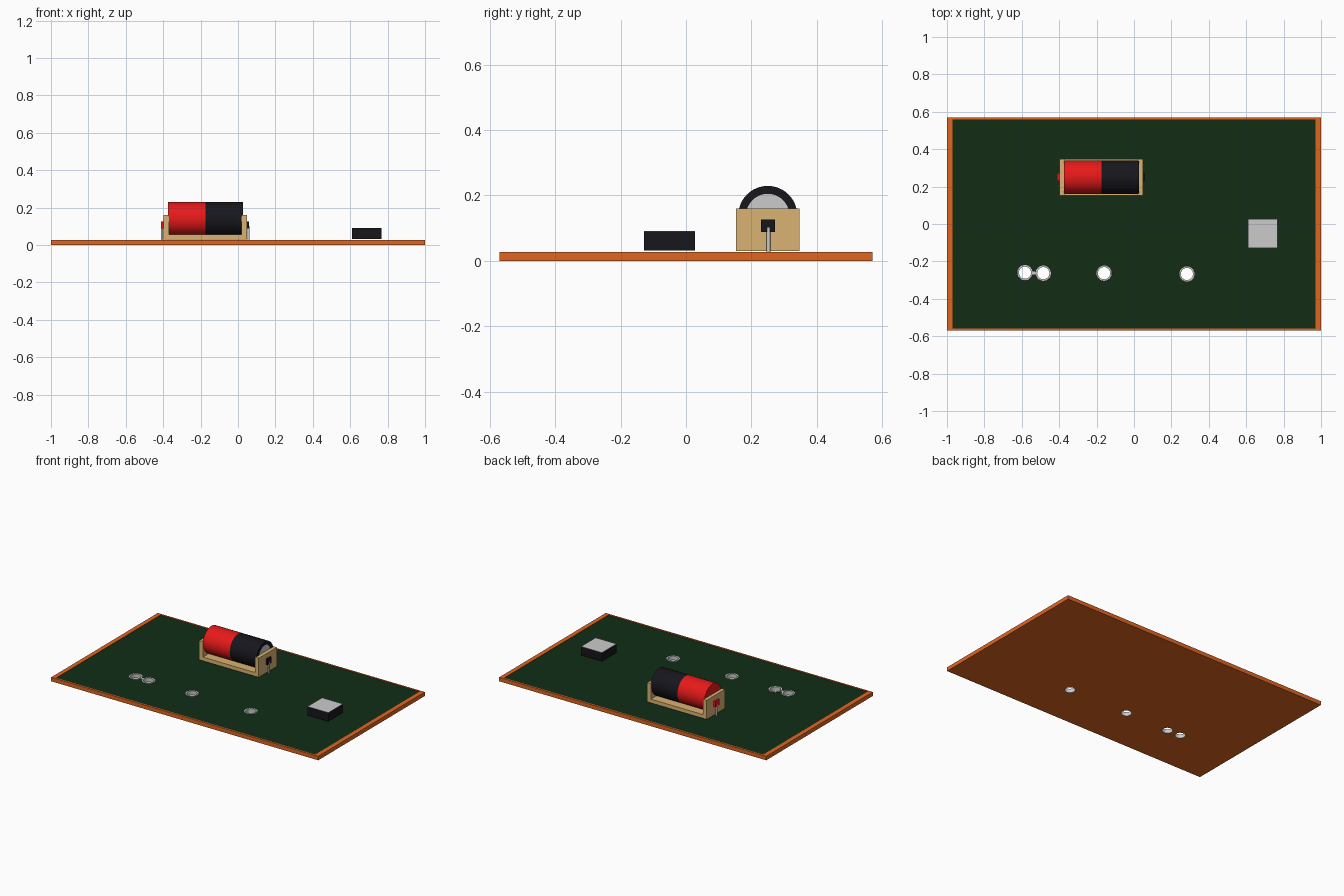
import bpy, bmesh, math
from mathutils import Matrix, Vector

if "Cube" in bpy.data.objects:
    bpy.data.objects.remove(bpy.data.objects["Cube"])


def mat(name, r, g, b):
    m = bpy.data.materials.new(name)
    m.diffuse_color = (r, g, b, 1)
    m.use_nodes = True
    m.node_tree.nodes["Principled BSDF"].inputs["Base Color"].default_value = m.diffuse_color
    return m


ORANGE = mat("orange", 0.75, 0.13, 0.015)
GREEN = mat("dark_green", 0.006, 0.027, 0.008)
TAN = mat("tan", 0.7, 0.45, 0.17)
RED = mat("red", 0.8, 0.01, 0.01)
BLACK = mat("black", 0.008, 0.008, 0.012)


def add(name, bm, *mats, smooth=False):
    me = bpy.data.meshes.new(name)
    bmesh.ops.recalc_face_normals(bm, faces=bm.faces)
    bm.to_mesh(me)
    bm.free()
    for m in mats:
        if m:
            me.materials.append(m)
    ob = bpy.data.objects.new(name, me)
    bpy.context.collection.objects.link(ob)
    if smooth:
        bpy.ops.object.select_all(action='DESELECT')
        ob.select_set(True)
        bpy.context.view_layer.objects.active = ob
        bpy.ops.object.shade_smooth_by_angle(angle=math.radians(35))
    return ob


def cube_bm(lo, hi):
    lo, hi = Vector(lo), Vector(hi)
    bm = bmesh.new()
    bmesh.ops.create_cube(bm, size=1, matrix=Matrix.Translation((lo + hi) / 2)
                          @ Matrix.Diagonal((*(hi - lo), 1)))
    return bm


def box(name, lo, hi, m=None):
    return add(name, cube_bm(lo, hi), m)


def lathe(name, profile, m, place, closed=False, n=48):
    """Spin (radius, height) points about local z, then place the result."""
    bm = bmesh.new()
    vs = [bm.verts.new((r, 0, h)) for r, h in profile]
    pairs = list(zip(vs, vs[1:])) + ([(vs[-1], vs[0])] if closed else [])
    es = [bm.edges.new(p) for p in pairs]
    bmesh.ops.spin(bm, geom=vs + es, cent=(0, 0, 0), axis=(0, 0, 1),
                   angle=2 * math.pi, steps=n, use_duplicate=False)
    bmesh.ops.remove_doubles(bm, verts=bm.verts, dist=1e-5)
    bm.transform(place)
    return add(name, bm, m, smooth=True)


# Board: orange slab with a shallow green panel set into its top
bm = cube_bm((-1, -0.57, 0), (1, 0.57, 0.027))
top = max(bm.faces, key=lambda f: f.calc_center_median().z)
bmesh.ops.inset_region(bm, faces=[top], thickness=0.015)
for v in top.verts:
    v.co.x = math.copysign(0.97, v.co.x)
rim_copy = bmesh.ops.extrude_discrete_faces(bm, faces=[top])["faces"][0]
rim_copy.material_index = 1
for v in rim_copy.verts:
    v.co.z = 0.024
board = add("board", bm, ORANGE, GREEN)

# Through-holes with metal eyelets
HOLES = [(-0.583, -0.26), (-0.485, -0.263), (-0.16, -0.263), (0.283, -0.267)]
bm = bmesh.new()
for x, y in HOLES:
    bmesh.ops.create_cone(bm, cap_ends=True, segments=32, radius1=0.035, radius2=0.035,
                          depth=0.2, matrix=Matrix.Translation((x, y, 0.01)))
cutter = add("hole_cutter", bm)
cutter.hide_render = True
cutter.display_type = 'WIRE'
cut = board.modifiers.new("holes", 'BOOLEAN')
cut.object = cutter
cut.operation = 'DIFFERENCE'
cut.solver = 'EXACT'
for i, (x, y) in enumerate(HOLES):
    lathe(f"eyelet_{i + 1}",
          [(0.0325, 0), (0.035, 0), (0.035, 0.0235), (0.042, 0.0235), (0.041, 0.0265), (0.0325, 0.0265)],
          None, Matrix.Translation((x, y, 0)), closed=True, n=32)
box("eyelet_link", (-0.545, -0.27, 0.023), (-0.523, -0.255, 0.026))

# Battery holder: base with two end walls
box("holder_base", (-0.37, 0.153, 0.03), (0.022, 0.347, 0.056), TAN)
for side, x0, x1 in (("left", -0.398, -0.37), ("right", 0.02, 0.048)):
    box(f"holder_{side}_wall", (x0, 0.153, 0.03), (x1, 0.347, 0.16), TAN)

# Battery lying along x: red half, black half and recessed end disc
along_x = Matrix.Translation((0, 0.25, 0.139)) @ Matrix.Rotation(math.pi / 2, 4, 'Y')
R = 0.09
lathe("battery_red_half", [(0, -0.375), (R, -0.375), (R, -0.174), (0, -0.174)], RED, along_x)
lathe("battery_black_half", [(0, -0.174), (R, -0.174), (R, 0.026), (0.066, 0.026),
                             (0.066, 0.018), (0, 0.018)], BLACK, along_x)
lathe("battery_end_disc", [(0, 0.0185), (0.066, 0.0185), (0.066, 0.023), (0, 0.023)], None, along_x)

# Coloured terminals and the metal leads running down to the board
for side, x0, x1, lead, m in (("left", -0.411, -0.398, -0.406, RED),
                              ("right", 0.048, 0.06, 0.056, BLACK)):
    box(f"{side}_terminal", (x0, 0.23, 0.088), (x1, 0.272, 0.127), m)
    lathe(f"{side}_lead", [(0, 0.022), (0.006, 0.022), (0.006, 0.102), (0, 0.102)], None,
          Matrix.Translation((lead, 0.252, 0)), n=16)

# Black component block with a grey top plate
box("component_block", (0.61, -0.128, 0.032), (0.766, 0.028, 0.09), BLACK)
box("component_top", (0.61, -0.128, 0.09), (0.766, 0.028, 0.0912))
